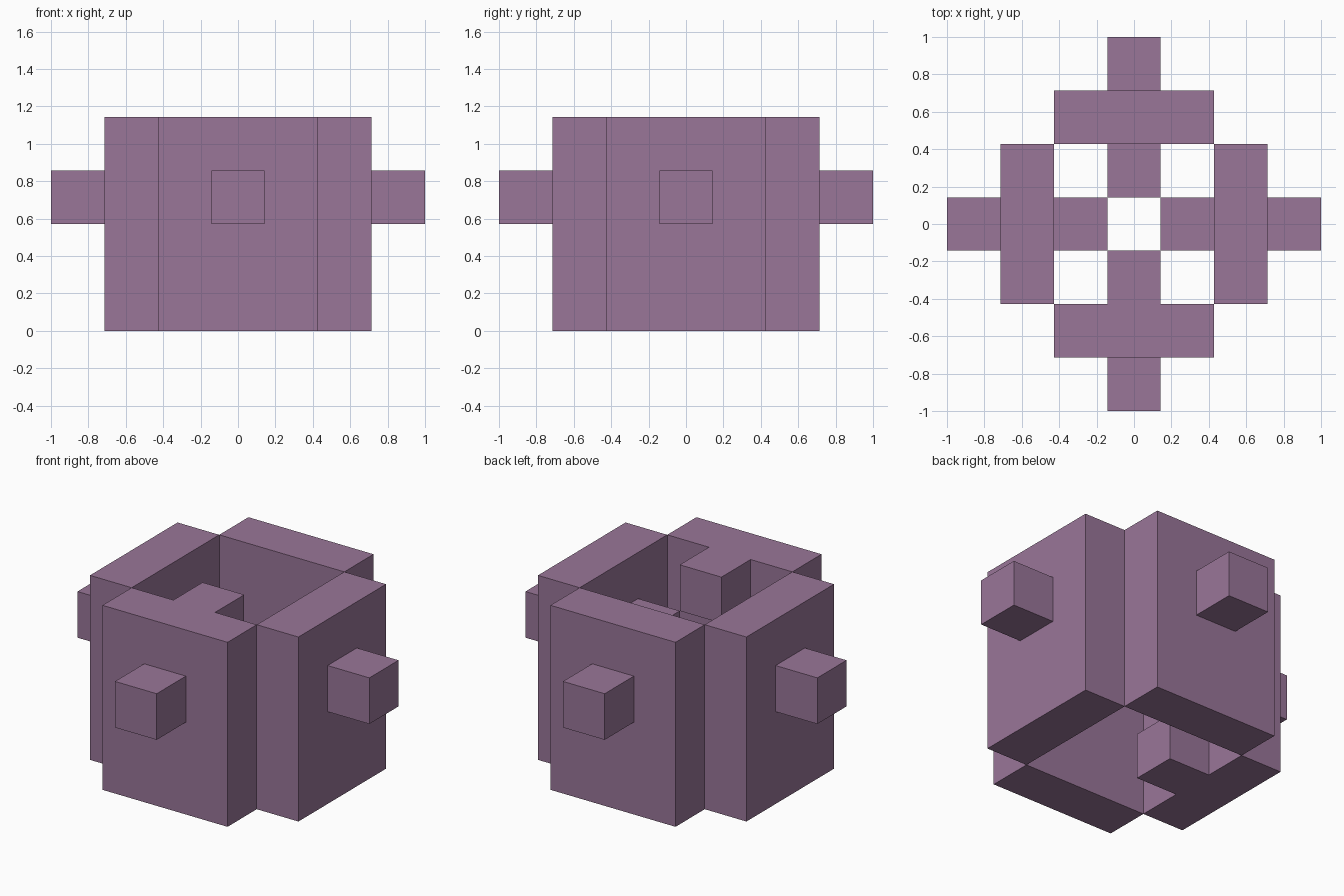
import bpy, bmesh
from math import pi
from mathutils import Matrix, Vector

cube = bpy.data.objects.get("Cube")
if cube:
    bpy.data.objects.remove(cube, do_unlink=True)

CELL = 2 / 7  # every part sits on a grid of equal cubes

purple = bpy.data.materials.new("dusty_purple")
purple.use_nodes = True
colour = (0.32, 0.18, 0.315, 1)
purple.diffuse_color = colour
purple.node_tree.nodes["Principled BSDF"].inputs["Base Color"].default_value = colour


def build_blocks(name, cells, angle):
    """Join grid cells into one closed shell, keeping only the outer faces."""
    bm = bmesh.new()
    for cell in cells:
        centre = Vector(cell) + Vector((0, 0, 0.5))
        for axis in range(3):
            for sign in (-1, 1):
                n = Vector((0, 0, 0))
                n[axis] = sign
                if tuple(int(a + b) for a, b in zip(cell, n)) in cells:
                    continue
                u = Vector((n.y, n.z, n.x))
                v = n.cross(u)
                corners = [centre + (n + a * u + b * v) / 2
                           for a, b in ((-1, -1), (1, -1), (1, 1), (-1, 1))]
                bm.faces.new([bm.verts.new(c * CELL) for c in corners])
    bmesh.ops.remove_doubles(bm, verts=bm.verts, dist=0.001)
    bmesh.ops.dissolve_limit(bm, angle_limit=0.01, verts=bm.verts, edges=bm.edges)
    bmesh.ops.recalc_face_normals(bm, faces=bm.faces)
    bm.transform(Matrix.Rotation(angle, 4, "Z"))
    mesh = bpy.data.meshes.new(name)
    bm.to_mesh(mesh)
    bm.free()
    mesh.materials.append(purple)
    bpy.context.collection.objects.link(bpy.data.objects.new(name, mesh))


# Four walls, each with an outer peg; the inner steps spiral downwards
for turn, side in enumerate(("front", "left", "back", "right")):
    wall = {(x, -2, z) for x in (-1, 0, 1) for z in range(4)}
    peg = (0, -3, 2)
    step = (0, -1, 3 - turn)
    build_blocks(side + "_wall", wall | {peg, step}, turn * pi / 2)
